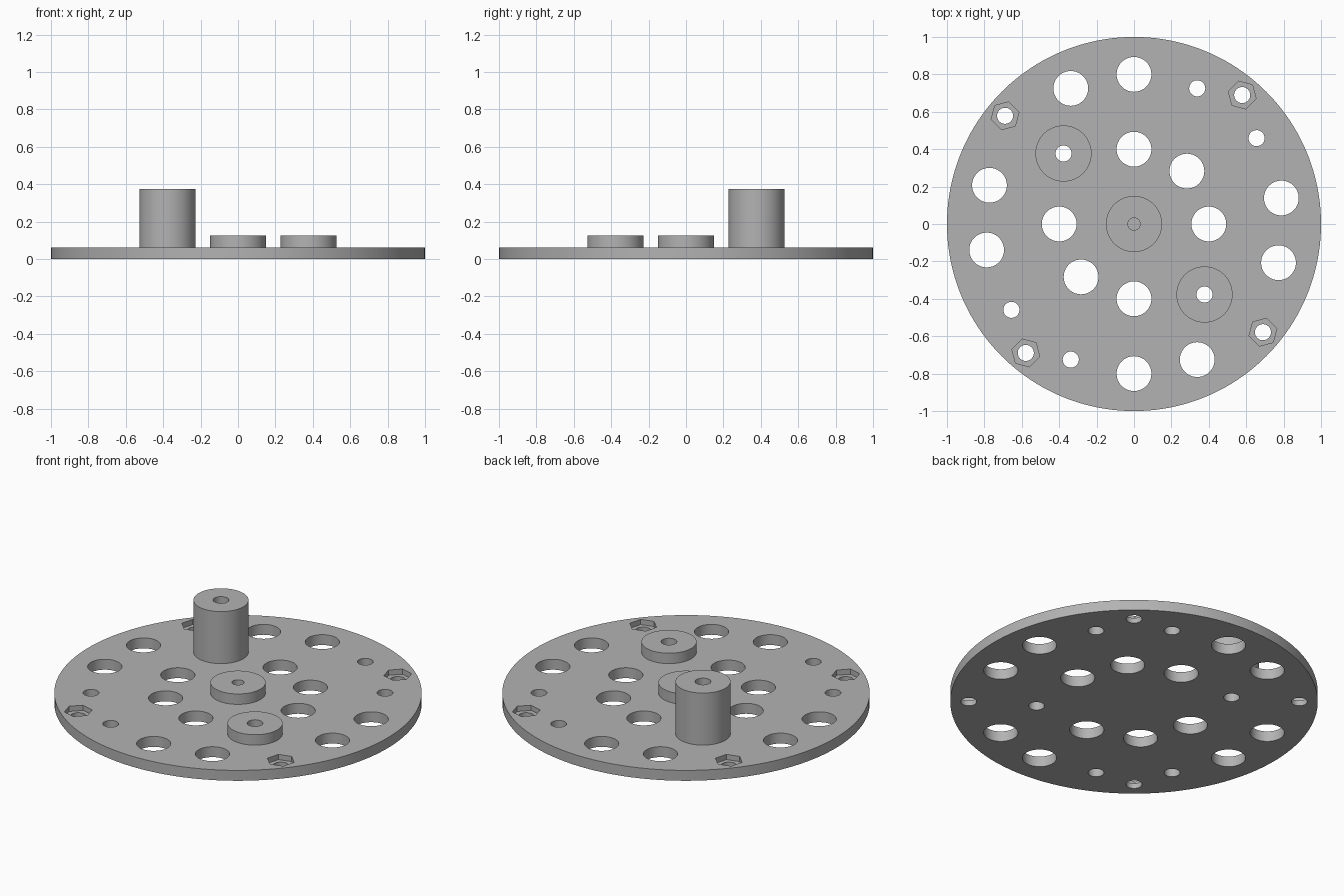
import bpy, bmesh, math
from mathutils import Matrix, Vector

old = bpy.data.objects.get("Cube")
if old:
    bpy.data.objects.remove(old, do_unlink=True)

PLATE_TOP = 0.0625
BIG, SMALL, TINY = 0.093, 0.043, 0.033

grey = bpy.data.materials.new("plain grey")
grey.use_nodes = True
colour = (0.45, 0.45, 0.45, 1)
grey.diffuse_color = colour
grey.node_tree.nodes["Principled BSDF"].inputs["Base Color"].default_value = colour


def polar(radius, degrees):
    a = math.radians(degrees)
    return Vector((radius * math.cos(a), radius * math.sin(a), 0))


def prism(bm, spot, radius, bottom, top, sides=64, turn=0):
    move = Matrix.Translation(spot + Vector((0, 0, (bottom + top) / 2)))
    bmesh.ops.create_cone(bm, cap_ends=True, segments=sides, radius1=radius,
                          radius2=radius, depth=top - bottom,
                          matrix=move @ Matrix.Rotation(math.radians(turn), 4, "Z"))


def finish(name, bm):
    mesh = bpy.data.meshes.new(name)
    bm.to_mesh(mesh)
    bm.free()
    mesh.materials.append(grey)
    obj = bpy.data.objects.new(name, mesh)
    bpy.context.collection.objects.link(obj)
    return obj


def select(obj):
    bpy.ops.object.select_all(action="DESELECT")
    obj.select_set(True)
    bpy.context.view_layer.objects.active = obj


def smooth(obj):
    select(obj)
    bpy.ops.object.shade_smooth_by_angle(angle=math.radians(30))


def cut(obj, cutter):
    cutter.hide_render = True
    mod = obj.modifiers.new("cut", "BOOLEAN")
    mod.operation, mod.solver, mod.object = "DIFFERENCE", "EXACT", cutter
    select(obj)
    bpy.ops.object.modifier_apply(modifier=mod.name)
    bpy.data.objects.remove(cutter, do_unlink=True)


# Round base plate
bm = bmesh.new()
prism(bm, Vector(), 1, 0, PLATE_TOP, 160)
plate = finish("base_plate", bm)

# Through holes: the pattern repeats after half a turn
rings = [
    (0.8, BIG, (10, 90, 115, 165)),
    (0.4, BIG, (0, 45, 90)),
    (0.8, SMALL, (35, 65)),
    (0.9, SMALL, (50, 140)),
    (0.533, SMALL, (135,)),
]
bm = bmesh.new()
for ring, radius, angles in rings:
    for angle in angles:
        for half in (0, 180):
            # The big hole at 10 degrees pairs with 190, 165 with 345
            prism(bm, polar(ring, angle + half), radius, -0.1, 0.2)
cut(plate, finish("hole_cutter", bm))

# Hexagonal nut pockets
bm = bmesh.new()
for quarter in range(4):
    angle = 50 + 90 * quarter
    prism(bm, polar(0.9, angle), 0.077, PLATE_TOP / 2, 0.2, 6, angle - 35)
cut(plate, finish("pocket_cutter", bm))
smooth(plate)


# Bored bosses: lathed tubes standing on the plate
def boss(name, spot, bore, top):
    bm = bmesh.new()
    profile = [(bore, PLATE_TOP), (bore, top), (0.15, top), (0.15, PLATE_TOP)]
    verts = [bm.verts.new((r, 0, z)) for r, z in profile]
    edges = [bm.edges.new(pair) for pair in zip(verts, verts[1:])]
    bmesh.ops.spin(bm, geom=verts + edges, cent=(0, 0, 0), axis=(0, 0, 1),
                   angle=math.tau, steps=64, use_merge=True)
    bmesh.ops.remove_doubles(bm, verts=bm.verts, dist=0.0001)
    bmesh.ops.recalc_face_normals(bm, faces=bm.faces)
    # Outward means the flat rim looks up
    rim = max(bm.faces, key=lambda f: f.calc_center_median().z)
    if rim.normal.z < 0:
        bmesh.ops.reverse_faces(bm, faces=bm.faces)
    bmesh.ops.translate(bm, verts=bm.verts, vec=spot)
    smooth(finish(name, bm))


boss("centre_boss", Vector(), TINY, 0.125)
boss("low_boss", polar(0.533, 315), SMALL, 0.125)
boss("tall_post", polar(0.533, 135), SMALL, 0.375)
